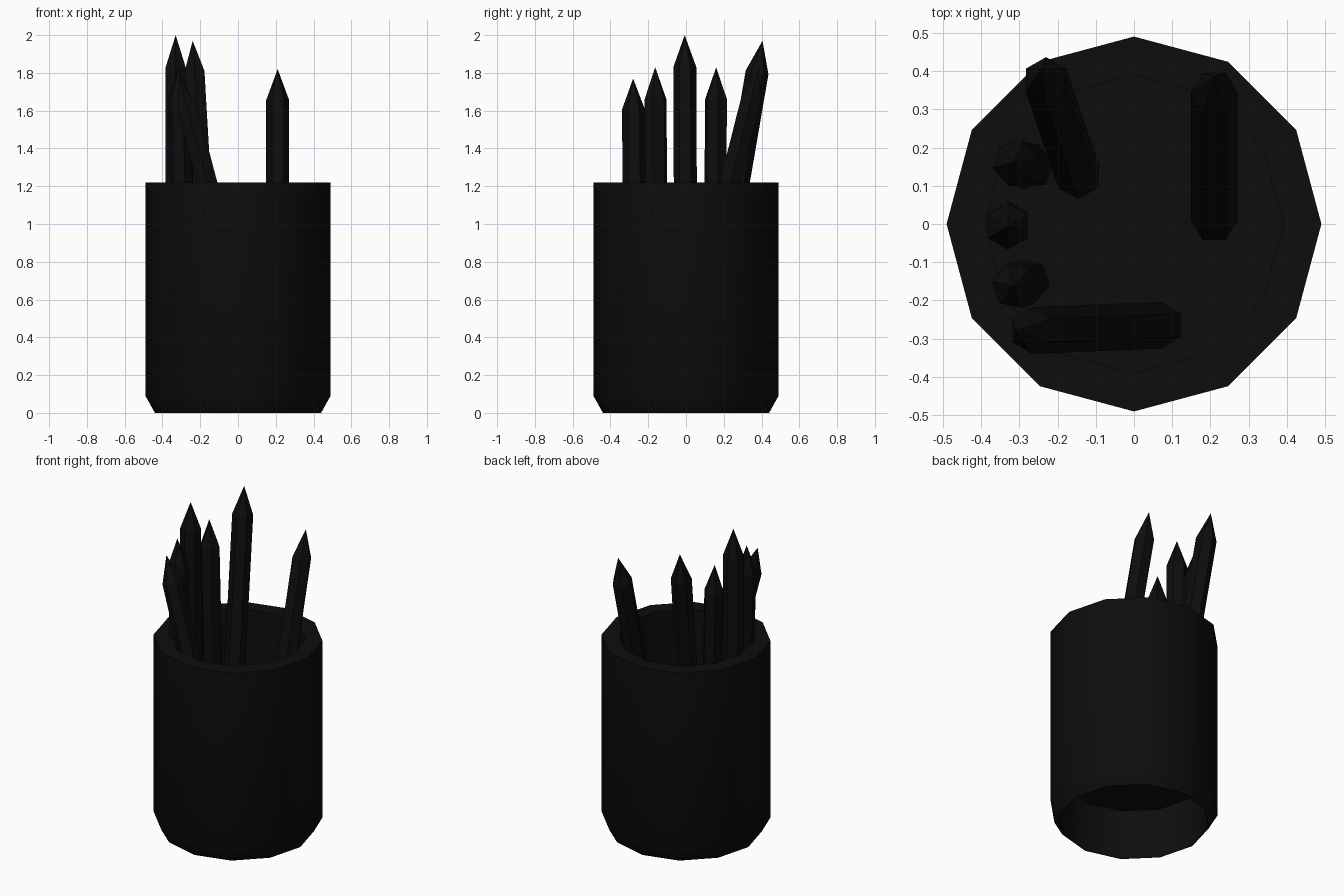
import bpy, bmesh, math
from mathutils import Vector, Matrix

cube = bpy.data.objects.get("Cube")
if cube:
    bpy.data.objects.remove(cube, do_unlink=True)

# Single matte black for every part
black = bpy.data.materials.new("soft_black")
black.use_nodes = True
colour = (0.004, 0.004, 0.004, 1)
black.diffuse_color = colour
black.node_tree.nodes["Principled BSDF"].inputs["Base Color"].default_value = colour


def lathe(name, profile, sides, spin=0.0):
    """Turn (radius, height) points into a faceted solid; radius 0 is a pole."""
    bm = bmesh.new()
    rings = []
    for r, z in profile:
        if r == 0:
            rings.append([bm.verts.new((0, 0, z))])
        else:
            angles = [spin + math.tau * i / sides for i in range(sides)]
            rings.append([bm.verts.new((r * math.cos(a), r * math.sin(a), z)) for a in angles])
    for low, high in zip(rings, rings[1:]):
        for i in range(sides):
            j = (i + 1) % sides
            if len(low) == 1:
                bm.faces.new((low[0], high[j], high[i]))
            elif len(high) == 1:
                bm.faces.new((low[i], low[j], high[0]))
            else:
                bm.faces.new((low[i], low[j], high[j], high[i]))
    bmesh.ops.recalc_face_normals(bm, faces=bm.faces)
    mesh = bpy.data.meshes.new(name)
    bm.to_mesh(mesh)
    bm.free()
    mesh.materials.append(black)
    obj = bpy.data.objects.new(name, mesh)
    bpy.context.collection.objects.link(obj)
    return obj


# Twelve-sided cup with a chamfered foot, hollow underside and raised floor
cup = lathe("cup", [(0, 0.31), (0.42, 0.31), (0.435, 0), (0.44, 0), (0.49, 0.09),
                    (0.49, 1.22), (0.39, 1.22), (0.39, 0.33), (0, 0.33)], 12)
bpy.ops.object.select_all(action="DESELECT")
cup.select_set(True)
bpy.context.view_layer.objects.active = cup
bpy.ops.object.shade_smooth_by_angle(angle=math.radians(35))


def pencil(name, base, tip, spin=0.0):
    """Hexagonal pencil standing on base and sharpened to tip."""
    base, tip = Vector(base), Vector(tip)
    axis = tip - base
    length = axis.length
    obj = lathe(name, [(0, 0), (0.061, 0), (0.061, length - 0.17), (0, length)], 6, spin)
    # Shear-free tilt that keeps the hexagon's heading
    turn = Vector((0, 0, 1)).rotation_difference(axis).to_matrix().to_4x4()
    obj.matrix_world = Matrix.Translation(base) @ turn


QUARTER = math.pi / 2
pencil("center_pencil", (-0.33, 0, 0.33), (-0.33, -0.007, 2.0), QUARTER)
pencil("right_back_pencil", (-0.27, 0.15, 0.33), (-0.315, 0.16, 1.83), 0.2)
pencil("right_front_pencil", (-0.28, -0.15, 0.33), (-0.315, -0.163, 1.83), -0.2)
pencil("front_leaning_pencil", (0.07, -0.265, 0.34), (-0.31, -0.28, 1.77), QUARTER)
pencil("back_leaning_pencil", (-0.145, 0.125, 0.34), (-0.24, 0.405, 1.97), QUARTER)
pencil("left_leaning_pencil", (0.21, 0.01, 0.34), (0.21, 0.385, 1.82))
